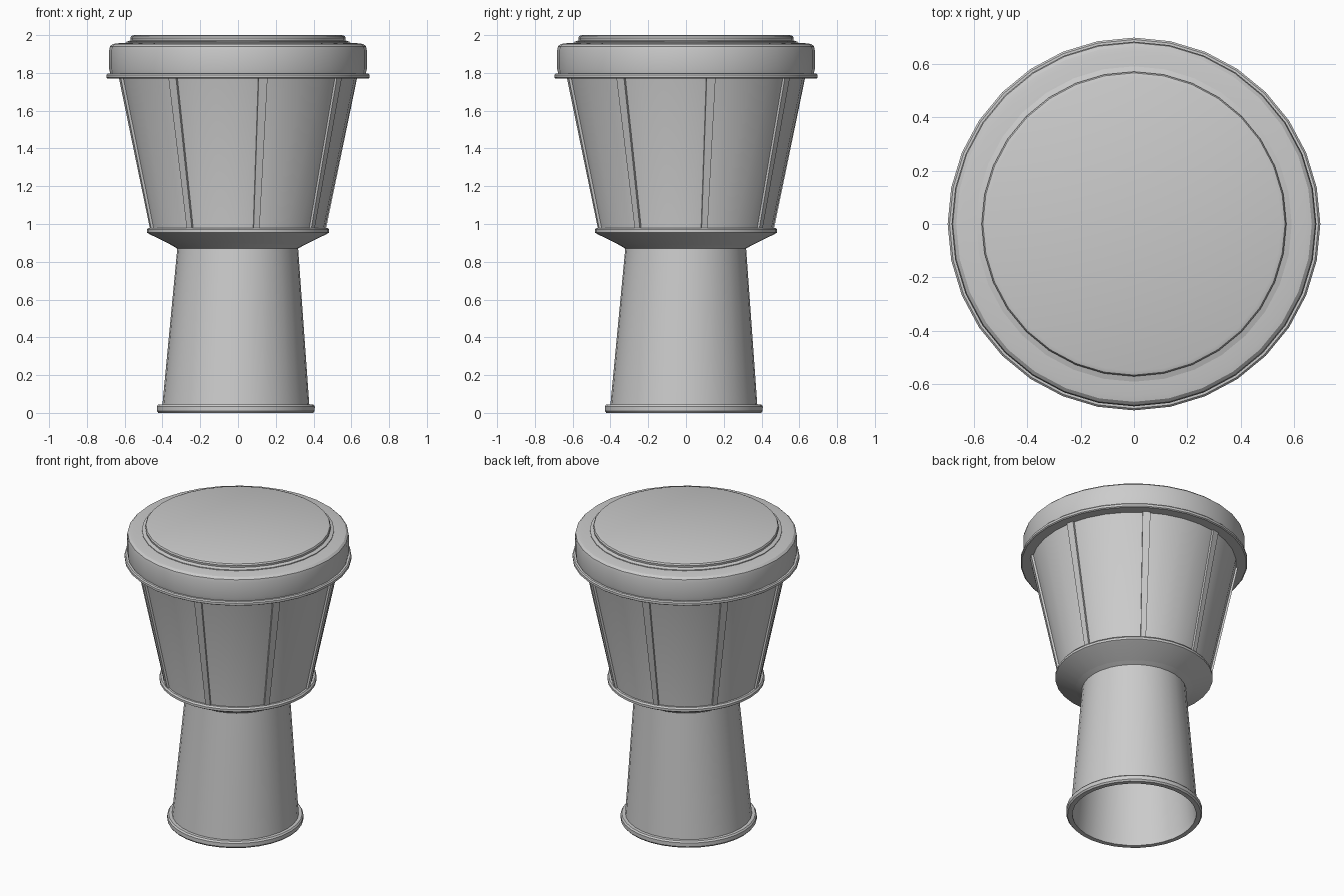
import bpy
import math
from mathutils import Vector

SIDES = 32
STAVES = 8

cube = bpy.data.objects.get("Cube")
if cube:
    bpy.data.objects.remove(cube, do_unlink=True)

grey = bpy.data.materials.new("plain grey")
grey.use_nodes = True
colour = (0.6, 0.6, 0.6, 1)
grey.diffuse_color = colour
grey.node_tree.nodes["Principled BSDF"].inputs["Base Color"].default_value = colour


def make(name, verts, faces):
    mesh = bpy.data.meshes.new(name)
    mesh.from_pydata(verts, [], faces)
    mesh.materials.append(grey)
    obj = bpy.data.objects.new(name, mesh)
    bpy.context.collection.objects.link(obj)
    bpy.ops.object.select_all(action="DESELECT")
    obj.select_set(True)
    bpy.context.view_layer.objects.active = obj
    bpy.ops.object.shade_smooth_by_angle(angle=math.radians(30))
    return obj


def lathe(name, profile, closed=False, lean=0):
    """Turn (radius, height) points, listed from the bottom outside upward, about z.
    A zero radius closes the surface; lean shifts the foot sideways toward the ground."""
    verts, rings, faces = [], [], []
    for r, z in profile:
        shift = lean * max(0, 1 - z)
        count = SIDES if r > 0 else 1
        rings.append([len(verts) + i % count for i in range(SIDES)])
        for i in range(count):
            a = math.tau * i / SIDES
            verts.append((r * math.cos(a) + shift, r * math.sin(a) + shift, z))
    pairs = list(zip(rings, rings[1:]))
    if closed:
        pairs.append((rings[-1], rings[0]))
    for low, high in pairs:
        for i in range(SIDES):
            j = (i + 1) % SIDES
            quad = [low[i], low[j], high[j], high[i]]
            faces.append(list(dict.fromkeys(quad)))
    return make(name, verts, faces)


# Hollow body: flared foot, shoulder and bowl, with an inner wall
lathe("drum_body", [(0.39, 0.03), (0.32, 0.87), (0.46, 0.95), (0.46, 0.97),
                    (0.63, 1.78), (0.60, 1.78), (0.43, 0.97), (0.30, 0.89),
                    (0.38, 0.03)], closed=True, lean=-0.012)

# Foot ring and the two binding rings
lathe("foot_ring", [(0.38, 0), (0.41, 0), (0.418, 0.01), (0.418, 0.035),
                    (0.41, 0.045), (0.38, 0.045)], closed=True, lean=-0.012)
lathe("lower_ring", [(0.32, 0.873), (0.47, 0.947), (0.483, 0.955), (0.483, 0.97),
                     (0.475, 0.98), (0.44, 0.98)])
lathe("upper_ring", [(0.60, 1.77), (0.69, 1.77), (0.697, 1.775), (0.697, 1.79),
                     (0.69, 1.797), (0.60, 1.797)], closed=True)

# Wide collar below the skin
lathe("collar", [(0.60, 1.79), (0.675, 1.79), (0.682, 1.82), (0.682, 1.92),
                 (0.678, 1.94), (0.665, 1.952), (0.645, 1.956), (0.56, 1.962),
                 (0.56, 1.79)], closed=True)

# Stepped drum head with a rounded edge
lathe("drum_head", [(0, 1.94), (0.59, 1.95), (0.59, 1.965), (0.568, 1.972),
                    (0.57, 1.985), (0.565, 1.995), (0.55, 2.0), (0, 2.0)])

# Raised tapering strips around the bowl
BOX_FACES = [(0, 1, 2, 3), (7, 6, 5, 4), (0, 4, 5, 1),
             (1, 5, 6, 2), (2, 6, 7, 3), (3, 7, 4, 0)]
for n in range(STAVES):
    angle = math.tau * n / STAVES + math.radians(-78)
    out = Vector((math.cos(angle), math.sin(angle), 0))
    side = Vector((-out.y, out.x, 0))
    corners = []
    for radius, z, half in ((0.471, 0.965, 0.016), (0.641, 1.78, 0.024)):
        for depth, s in ((-0.025, -half), (0, -half), (0, half), (-0.025, half)):
            corners.append(out * (radius + depth) + side * s + Vector((0, 0, z)))
    make(f"bowl_strip_{n + 1}", corners, [f[::-1] for f in BOX_FACES])
